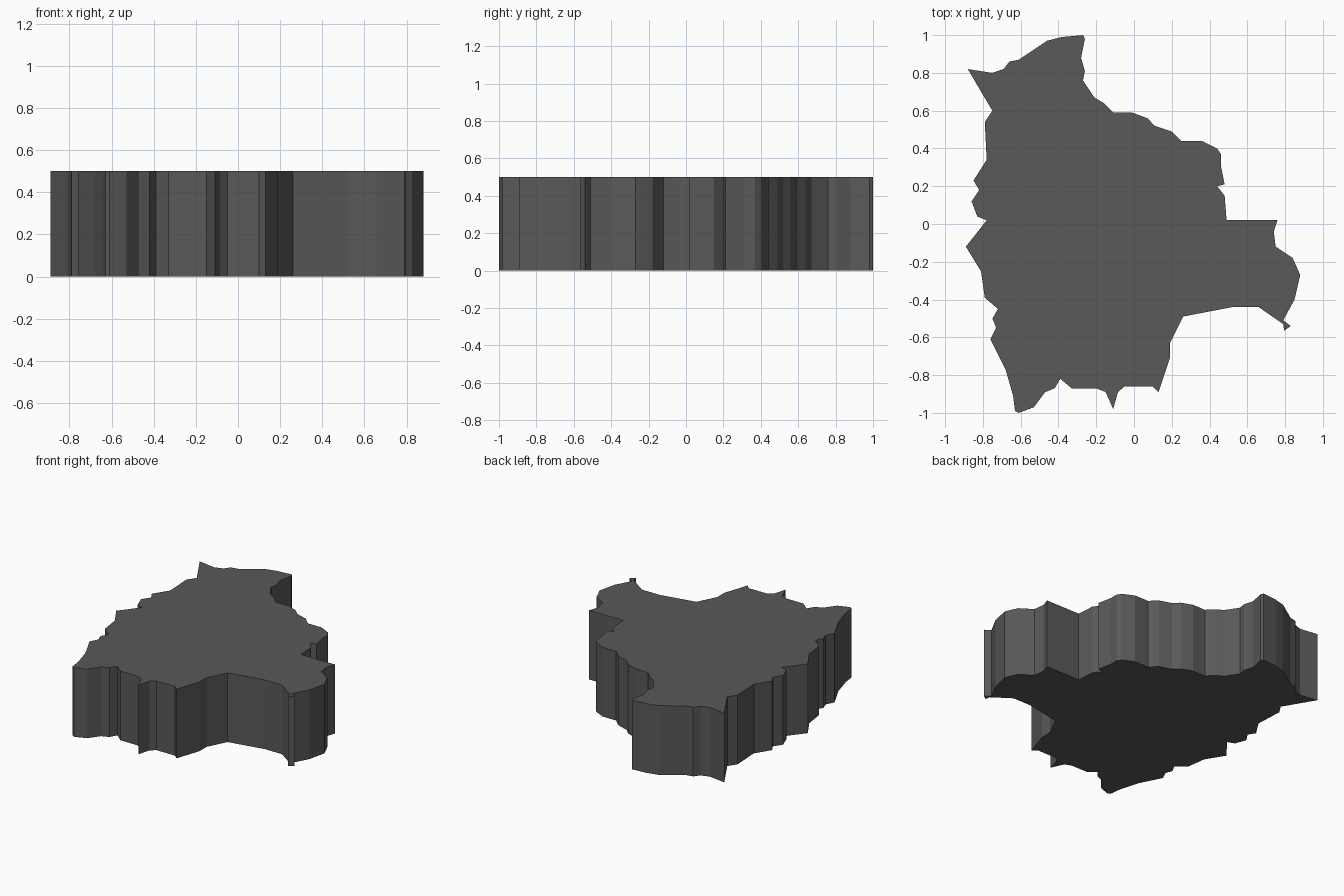
import bpy, bmesh

HEIGHT = 0.5

# Coastline-like outline of the slab, clockwise from the north-west tip
outline = [
    # north edge
    (-.88, .82), (-.75, .80), (-.69, .82), (-.66, .86), (-.61, .87), (-.46, .97),
    (-.38, .99), (-.27, 1.0), (-.26, .98), (-.28, .88), (-.26, .81), (-.27, .76),
    (-.21, .67), (-.16, .64), (-.11, .59), (-.01, .59), (.07, .56), (.11, .52),
    (.20, .49), (.25, .44), (.36, .44), (.44, .40),
    # east edge
    (.46, .37), (.46, .31), (.48, .21), (.44, .20), (.48, .15), (.49, .02),
    (.76, .02), (.74, -.04), (.75, -.12), (.84, -.18), (.88, -.27), (.85, -.40),
    (.79, -.51), (.83, -.54), (.795, -.565), (.79, -.53),
    # south edge
    (.66, -.44), (.52, -.44), (.26, -.49), (.19, -.63), (.19, -.71), (.13, -.89),
    (.10, -.86), (-.05, -.86), (-.085, -.89), (-.11, -.98), (-.15, -.89), (-.20, -.87),
    (-.33, -.87), (-.39, -.82), (-.42, -.87), (-.47, -.89), (-.53, -.97), (-.61, -1.0),
    # west edge
    (-.63, -.99), (-.64, -.91), (-.68, -.77), (-.76, -.61), (-.73, -.55), (-.75, -.50),
    (-.72, -.45), (-.79, -.39), (-.81, -.25), (-.89, -.12), (-.78, .02), (-.83, .04),
    (-.86, .12), (-.82, .18), (-.85, .23), (-.78, .34), (-.79, .54), (-.75, .60),
]

# Slab: one flat outline face extruded straight up
bm = bmesh.new()
base = bm.faces.new([bm.verts.new((x, y, 0)) for x, y in outline])
top = bmesh.ops.extrude_face_region(bm, geom=[base], use_keep_orig=True)["geom"]
bmesh.ops.translate(bm, vec=(0, 0, HEIGHT),
                    verts=[v for v in top if isinstance(v, bmesh.types.BMVert)])
bmesh.ops.recalc_face_normals(bm, faces=bm.faces)

mesh = bpy.data.meshes.new("map_slab")
bm.to_mesh(mesh)
bm.free()
slab = bpy.data.objects.new("map_slab", mesh)
bpy.context.collection.objects.link(slab)

# Dark grey finish
dark = bpy.data.materials.new("dark_grey")
dark.diffuse_color = (0.1, 0.1, 0.1, 1)
mesh.materials.append(dark)
